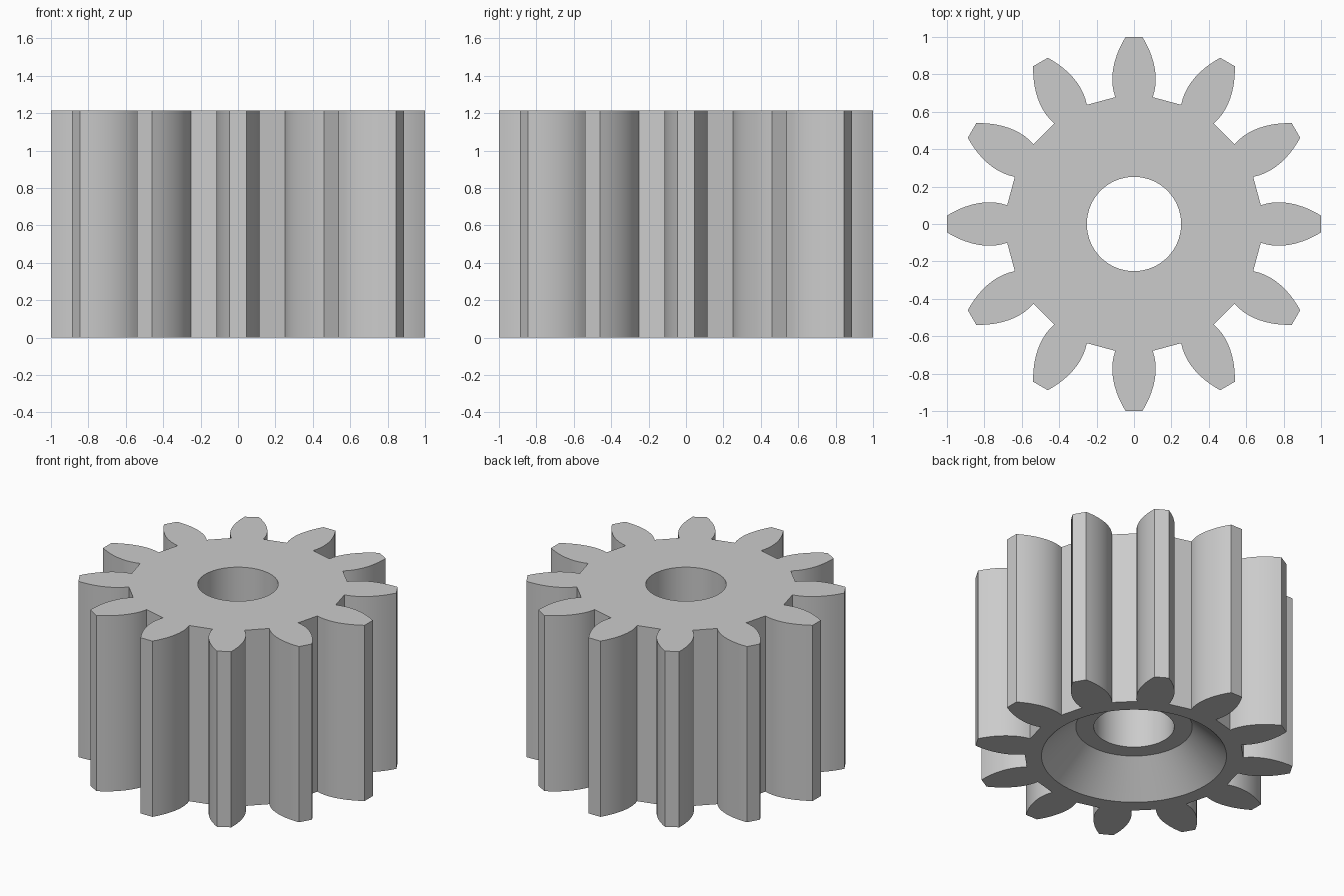
import bpy, bmesh, math
from mathutils import Vector, Matrix
from mathutils.geometry import interpolate_bezier

TEETH = 12
HEIGHT = 1.215
SEGMENTS = 96
BORE, LEDGE, RECESS = 0.252, 0.365, 0.58   # radii
RECESS_DEPTH = 0.21

cube = bpy.data.objects.get("Cube")
if cube:
    bpy.data.objects.remove(cube, do_unlink=True)

# Flat grey material
grey = bpy.data.materials.new("light grey")
grey.use_nodes = True
colour = (0.6, 0.6, 0.6, 1)
grey.diffuse_color = colour
grey.node_tree.nodes["Principled BSDF"].inputs["Base Color"].default_value = colour


def gear_outline():
    """Counter-clockwise outline: curved flanks, flat tips, flat valleys."""
    flank = interpolate_bezier(Vector((0.1, 0.678)), Vector((0.137, 0.78)),
                               Vector((0.107, 0.9)), Vector((0.045, 1)), 11)
    tooth = [Vector((p.x, p.y)) for p in flank]
    tooth += [Vector((-p.x, p.y)) for p in reversed(flank)]
    return [Matrix.Rotation(math.tau * i / TEETH, 2) @ p
            for i in range(TEETH) for p in tooth]


def circle(radius):
    steps = [math.tau * i / SEGMENTS for i in range(SEGMENTS)]
    return [Vector((radius * math.cos(a), radius * math.sin(a))) for a in steps]


bm = bmesh.new()


def add_loop(points, z):
    return [bm.verts.new((p.x, p.y, z)) for p in points]


def skin(lower, upper):
    for i in range(len(lower)):
        j = (i + 1) % len(lower)
        bm.faces.new((lower[i], lower[j], upper[j], upper[i]))


def cap(outer, inner):
    edges = []
    for loop in (outer, inner):
        for i, v in enumerate(loop):
            w = loop[(i + 1) % len(loop)]
            edges.append(bm.edges.get((v, w)) or bm.edges.new((v, w)))
    bmesh.ops.triangle_fill(bm, use_beauty=True, use_dissolve=False, edges=edges)


# Toothed outer wall
outline = gear_outline()
outer_low = add_loop(outline, 0)
outer_high = add_loop(outline, HEIGHT)
skin(outer_low, outer_high)

# Conical recess underneath, its ledge, and the straight bore
rim = add_loop(circle(RECESS), 0)
ledge = add_loop(circle(LEDGE), RECESS_DEPTH)
bore_low = add_loop(circle(BORE), RECESS_DEPTH)
bore_high = add_loop(circle(BORE), HEIGHT)
for a, b in ((rim, ledge), (ledge, bore_low), (bore_low, bore_high)):
    skin(a, b)

# Flat end faces
cap(outer_low, rim)
cap(outer_high, bore_high)
bmesh.ops.recalc_face_normals(bm, faces=bm.faces)

mesh = bpy.data.meshes.new("pinion_gear")
bm.to_mesh(mesh)
bm.free()
mesh.materials.append(grey)
gear = bpy.data.objects.new("pinion_gear", mesh)
bpy.context.collection.objects.link(gear)

# Smooth flanks and bore, crisp corners
bpy.ops.object.select_all(action="DESELECT")
gear.select_set(True)
bpy.context.view_layer.objects.active = gear
bpy.ops.object.shade_smooth_by_angle(angle=math.radians(25))
